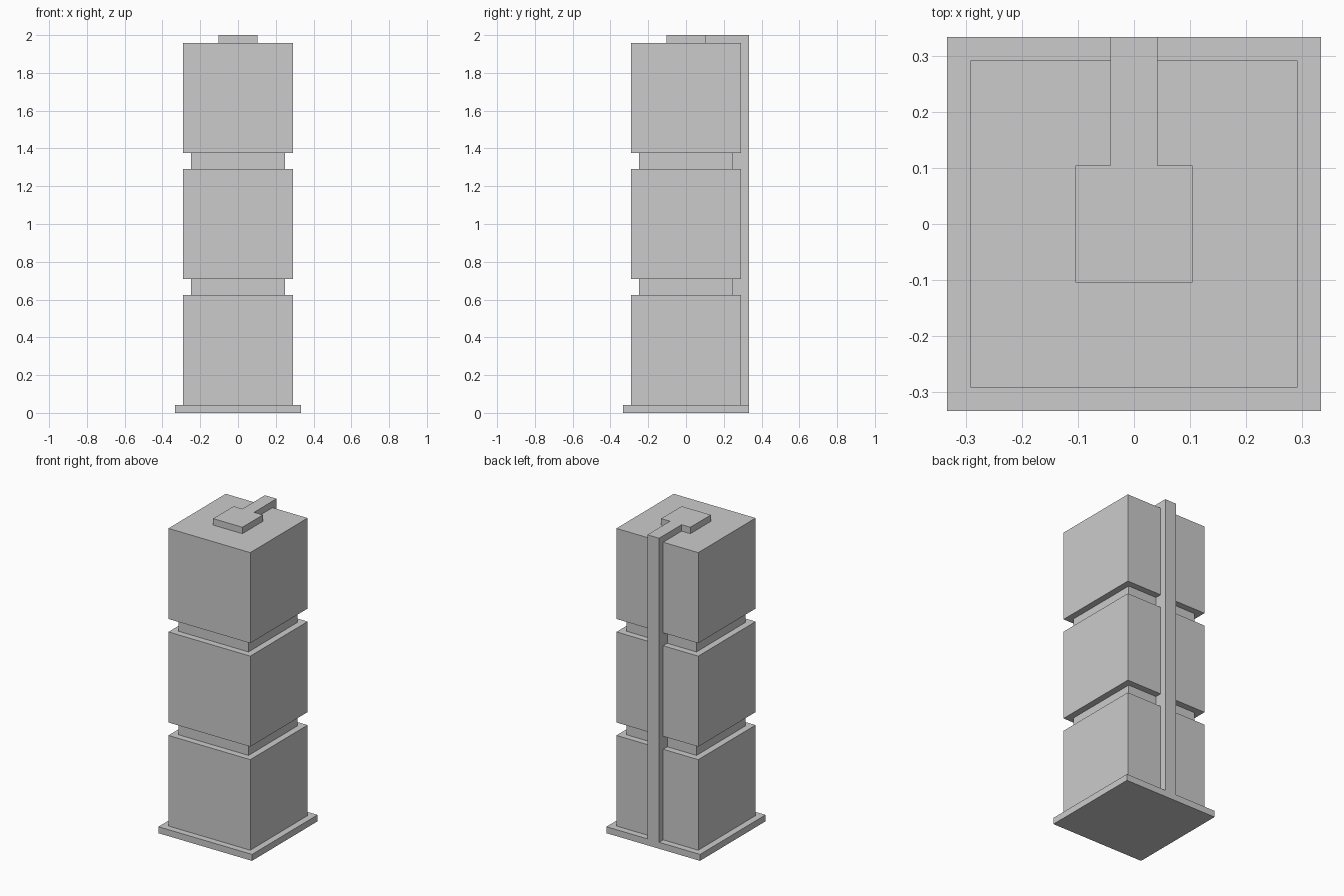
import bpy
import bmesh

if "Cube" in bpy.data.objects:
    bpy.data.objects.remove(bpy.data.objects["Cube"])

U = 1 / 24          # the model sits on a 1/24 unit grid
BLOCK, GAP = 14 * U, 2 * U


def make(name, points, direction):
    """Extrude a flat outline along a direction into a closed solid."""
    bm = bmesh.new()
    face = bm.faces.new([bm.verts.new(p) for p in points])
    ext = bmesh.ops.extrude_face_region(bm, geom=[face], use_keep_orig=True)
    top = [g for g in ext["geom"] if isinstance(g, bmesh.types.BMVert)]
    bmesh.ops.translate(bm, verts=top, vec=direction)
    bmesh.ops.recalc_face_normals(bm, faces=bm.faces)
    mesh = bpy.data.meshes.new(name)
    bm.to_mesh(mesh)
    bm.free()
    obj = bpy.data.objects.new(name, mesh)
    bpy.context.collection.objects.link(obj)
    return obj


def square(name, half, z0, z1):
    pts = [(-half, -half, z0), (half, -half, z0), (half, half, z0), (-half, half, z0)]
    return make(name, pts, (0, 0, z1 - z0))


# Base plate
square("base_plate", 8 * U, 0, U)

# Three stacked blocks with recessed necks between them
spine = [(8 * U, U), (7 * U, U)]
for i in range(3):
    z0 = U + i * (BLOCK + GAP)
    z1 = z0 + BLOCK
    square(f"block_{i + 1}", 7 * U, z0, z1)
    if i < 2:
        square(f"neck_{i + 1}", 6 * U, z1, z1 + GAP)
        # spine reaches inwards to meet each neck
        spine += [(7 * U, z1), (6 * U, z1), (6 * U, z1 + GAP), (7 * U, z1 + GAP)]

# Rear spine that bends over the top to the cap
spine += [(7 * U, 47 * U), (2.5 * U, 47 * U), (2.5 * U, 48 * U), (8 * U, 48 * U)]
make("rear_spine", [(-U, y, z) for y, z in spine], (2 * U, 0, 0))

# Square cap on the roof
square("roof_cap", 2.5 * U, 47 * U, 48 * U)
